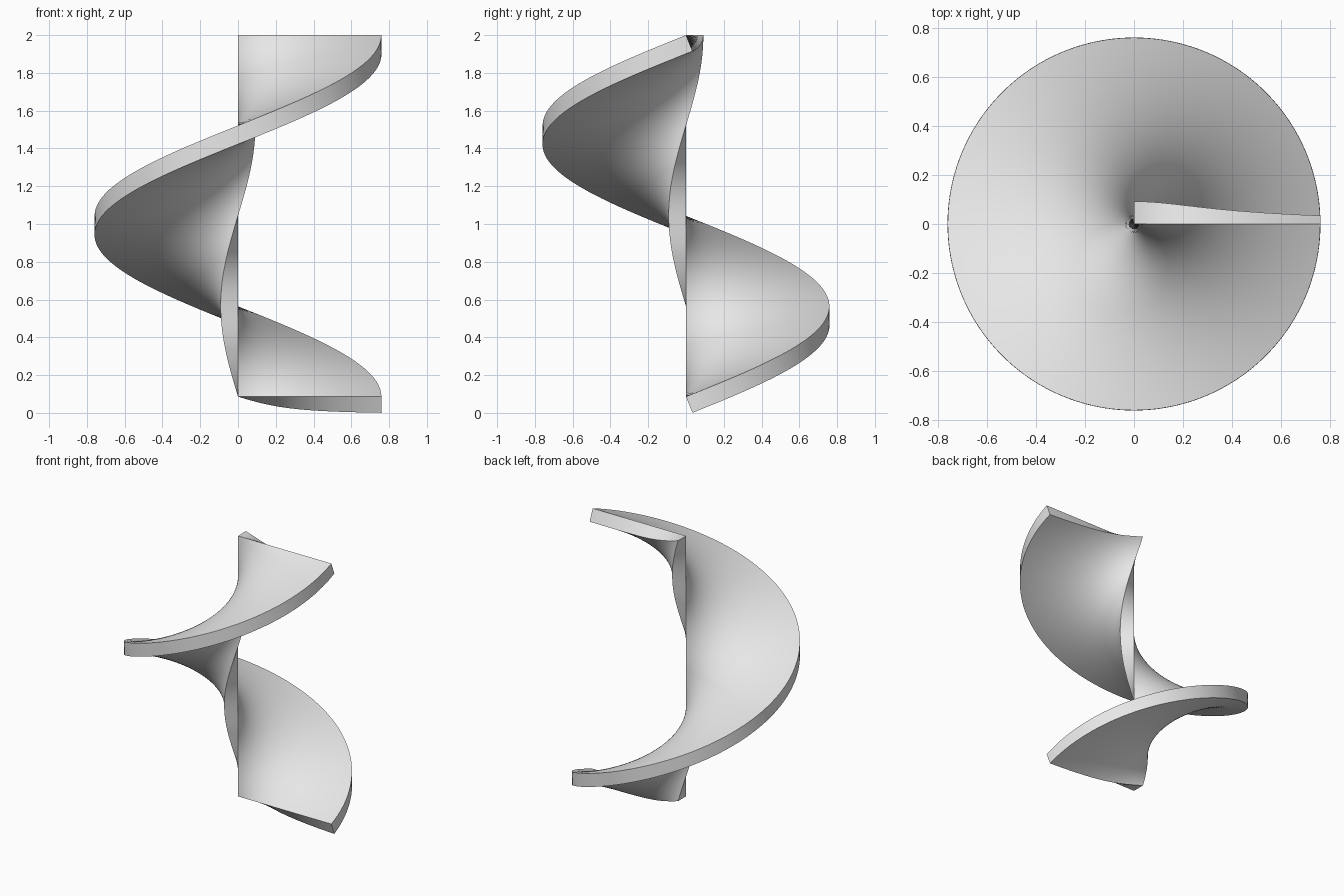
import bpy
import bmesh
from math import cos, sin, tau, hypot, radians

cube = bpy.data.objects.get("Cube")
if cube:
    bpy.data.objects.remove(cube, do_unlink=True)

RADIUS, THICKNESS = 0.759, 0.092
BOTTOM, TOP = 0.086, 2.0
TURN_STEPS, RADIAL_STEPS = 192, 28
PITCH = (TOP - BOTTOM) / tau      # rise per radian


def ramp_point(i, j, depth):
    """Point on the one-turn helicoid, pushed down along its normal."""
    a = tau * i / TURN_STEPS
    r = RADIUS * j / RADIAL_STEPS
    k = depth / hypot(PITCH, r)
    return (r * cos(a) - k * PITCH * sin(a),
            r * sin(a) + k * PITCH * cos(a),
            BOTTOM + PITCH * a - k * r)


# Upper and lower skins of the twisted ramp
bm = bmesh.new()
upper, lower = [[[bm.verts.new(ramp_point(i, j, depth))
                  for j in range(RADIAL_STEPS + 1)]
                 for i in range(TURN_STEPS + 1)]
                for depth in (0, THICKNESS)]
for i in range(TURN_STEPS):
    for j in range(RADIAL_STEPS):
        for skin in (upper, lower):
            bm.faces.new((skin[i][j], skin[i][j + 1],
                          skin[i + 1][j + 1], skin[i + 1][j]))


def wall(top_edge, bottom_edge):
    """Strip of quads joining an edge of both skins."""
    for n in range(len(top_edge) - 1):
        bm.faces.new((top_edge[n], top_edge[n + 1],
                      bottom_edge[n + 1], bottom_edge[n]))


# Inner and outer rims, then the two end caps
for j in (0, RADIAL_STEPS):
    wall([row[j] for row in upper], [row[j] for row in lower])
for i in (0, TURN_STEPS):
    wall(upper[i], lower[i])
bmesh.ops.recalc_face_normals(bm, faces=bm.faces)

mesh = bpy.data.meshes.new("spiral_ramp")
bm.to_mesh(mesh)
bm.free()
ramp = bpy.data.objects.new("spiral_ramp", mesh)
bpy.context.collection.objects.link(ramp)

# Plain grey material
grey = bpy.data.materials.new("light_grey")
grey.use_nodes = True
colour = (0.8, 0.8, 0.8, 1)
grey.diffuse_color = colour
grey.node_tree.nodes["Principled BSDF"].inputs["Base Color"].default_value = colour
mesh.materials.append(grey)

# Smooth skins with crisp rims
bpy.ops.object.select_all(action="DESELECT")
ramp.select_set(True)
bpy.context.view_layer.objects.active = ramp
bpy.ops.object.shade_smooth_by_angle(angle=radians(40))
